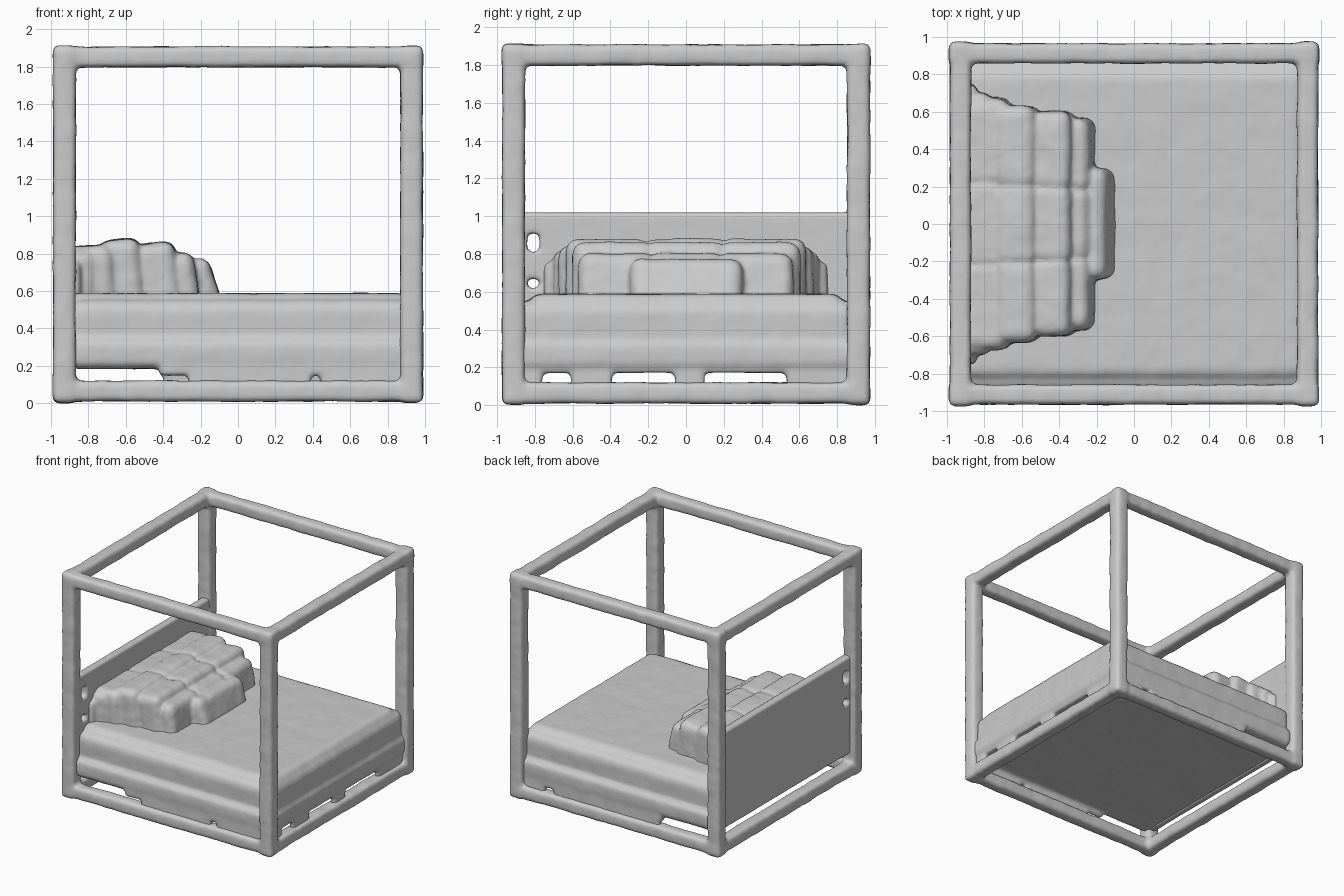
import bpy, bmesh, math
from mathutils import Matrix

if "Cube" in bpy.data.objects:
    bpy.data.objects.remove(bpy.data.objects["Cube"])


def box(name, lo, hi, r=0.03, tilt=0.0):
    """Rounded box between two corners, optionally leaning about y."""
    bm = bmesh.new()
    bmesh.ops.create_cube(bm, size=1)
    size = [b - a for a, b in zip(lo, hi)]
    mid = [(a + b) / 2 for a, b in zip(lo, hi)]
    bmesh.ops.scale(bm, vec=size, verts=bm.verts)
    bmesh.ops.bevel(bm, geom=bm.edges[:], offset=min(r, min(size) * 0.49),
                    segments=4, profile=0.5, affect='EDGES')
    bm.transform(Matrix.Translation(mid) @ Matrix.Rotation(tilt, 4, 'Y'))
    me = bpy.data.meshes.new(name)
    bm.to_mesh(me)
    bm.free()
    ob = bpy.data.objects.new(name, me)
    bpy.context.collection.objects.link(ob)
    return ob


def fuse(name, parts, voxel=0.016, wobble=0.012, rounds=3):
    """Melt parts into one softly uneven skin."""
    bpy.ops.object.select_all(action='DESELECT')
    for p in parts:
        p.select_set(True)
    ob = parts[0]
    bpy.context.view_layer.objects.active = ob
    bpy.ops.object.join()
    ob.name = name
    m = ob.modifiers.new("melt", 'REMESH')
    m.mode, m.voxel_size, m.use_smooth_shade = 'VOXEL', voxel, True
    m = ob.modifiers.new("soften", 'SMOOTH')
    m.factor, m.iterations = 0.5, rounds
    tex = bpy.data.textures.new(name + "_bumps", 'CLOUDS')
    tex.noise_scale = 0.16
    m = ob.modifiers.new("wobble", 'DISPLACE')
    m.texture, m.strength, m.mid_level = tex, wobble, 0.45
    return ob


# Canopy frame: four posts, top and bottom rails, rounded corner joints
X, Y, H = 0.928, 0.912, 0.06
frame = []
for sx in (-1, 1):
    for sy in (-1, 1):
        x, y = sx * X, sy * Y
        frame.append(box("post", (x - H, y - H, 0.02), (x + H, y + H, 1.89), 0.03))
        for z in (0.066, 1.848):
            frame.append(box("joint", (x - 0.062, y - 0.062, z - 0.064),
                             (x + 0.062, y + 0.062, z + 0.064), 0.03))
for z in (0.065, 1.852):
    for s in (-1, 1):
        frame.append(box("rail", (-X, s * Y - 0.053, z - 0.055), (X, s * Y + 0.053, z + 0.055)))
        frame.append(box("rail", (s * X - 0.056, -Y, z - 0.055), (s * X + 0.056, Y, z + 0.055)))
fuse("canopy_frame", frame)

# Headboard panel, raised clear of the bottom rail, with worn holes at one side
head = [box("headboard", (-0.945, -0.775, 0.19), (-0.875, 0.90, 1.02), 0.02),
        box("edge", (-0.945, -0.90, 0.19), (-0.875, -0.84, 1.02), 0.01)]
for z0, z1 in ((0.19, 0.62), (0.67, 0.81), (0.91, 1.02)):
    head.append(box("edge", (-0.945, -0.90, z0), (-0.875, -0.74, z1), 0.01))
fuse("headboard", head, 0.016, 0.004, 2)

# Bed base bulging to the posts, mattress with softly sloping edges
bed = [box("base", (-0.90, -0.935, 0.185), (0.965, 0.935, 0.35), 0.05),
       box("mattress", (-0.91, -0.895, 0.24), (0.945, 0.895, 0.555), 0.07),
       box("mattress_top", (-0.91, -0.83, 0.30), (0.915, 0.83, 0.588), 0.06)]
# Skirts closing most of the gap above the bottom rails
for s, spans in ((-1, ((-0.27, 0.39), (0.44, 0.94))), (1, ((-0.40, 0.60), (0.68, 0.94)))):
    y = sorted((s * 0.885, s * 0.93))
    for a, b in spans:
        bed.append(box("skirt", (a, y[0], 0.07), (b, y[1], 0.25), 0.02))
    bed.append(box("skirt", (-0.42, y[0], 0.145), (0.94, y[1], 0.25), 0.02))
for a, b in ((-0.92, -0.76), (-0.61, -0.39), (-0.06, 0.1), (0.53, 0.92)):
    bed.append(box("skirt", (0.90, a, 0.07), (0.95, b, 0.25), 0.02))
bed.append(box("skirt", (0.90, -0.80, 0.17), (0.95, 0.80, 0.25), 0.02))
fuse("mattress_and_base", bed, 0.016, 0.008, 4)

# Pillow pile: leaning rows stepping down from the headboard
rows = [  # x from, x to, half width, top, columns, lean
    (-0.92, -0.66, 0.655, 0.84, 3, 0.06),
    (-0.73, -0.51, 0.615, 0.875, 3, 0.10),
    (-0.54, -0.32, 0.585, 0.858, 3, 0.12),
    (-0.40, -0.22, 0.55, 0.80, 3, 0.16),
    (-0.28, -0.12, 0.28, 0.77, 1, 0.30),
]
pillows = []
for x0, x1, w, top, n, lean in rows:
    step = 2 * w / n
    for i in range(n):
        y = -w + i * step
        pillows.append(box("pillow", (x0, y - 0.018, 0.50),
                           (x1, y + step + 0.018, top), 0.06, -lean))
# Lower fill spreading towards the posts by the headboard
for s in (-1, 1):
    for w, x1, top in ((0.70, -0.77, 0.81), (0.75, -0.84, 0.76)):
        y = sorted((s * 0.56, s * w))
        pillows.append(box("fill", (-0.92, y[0], 0.5), (x1, y[1], top), 0.045))
fuse("pillow_pile", pillows, 0.014, 0.016, 6)
